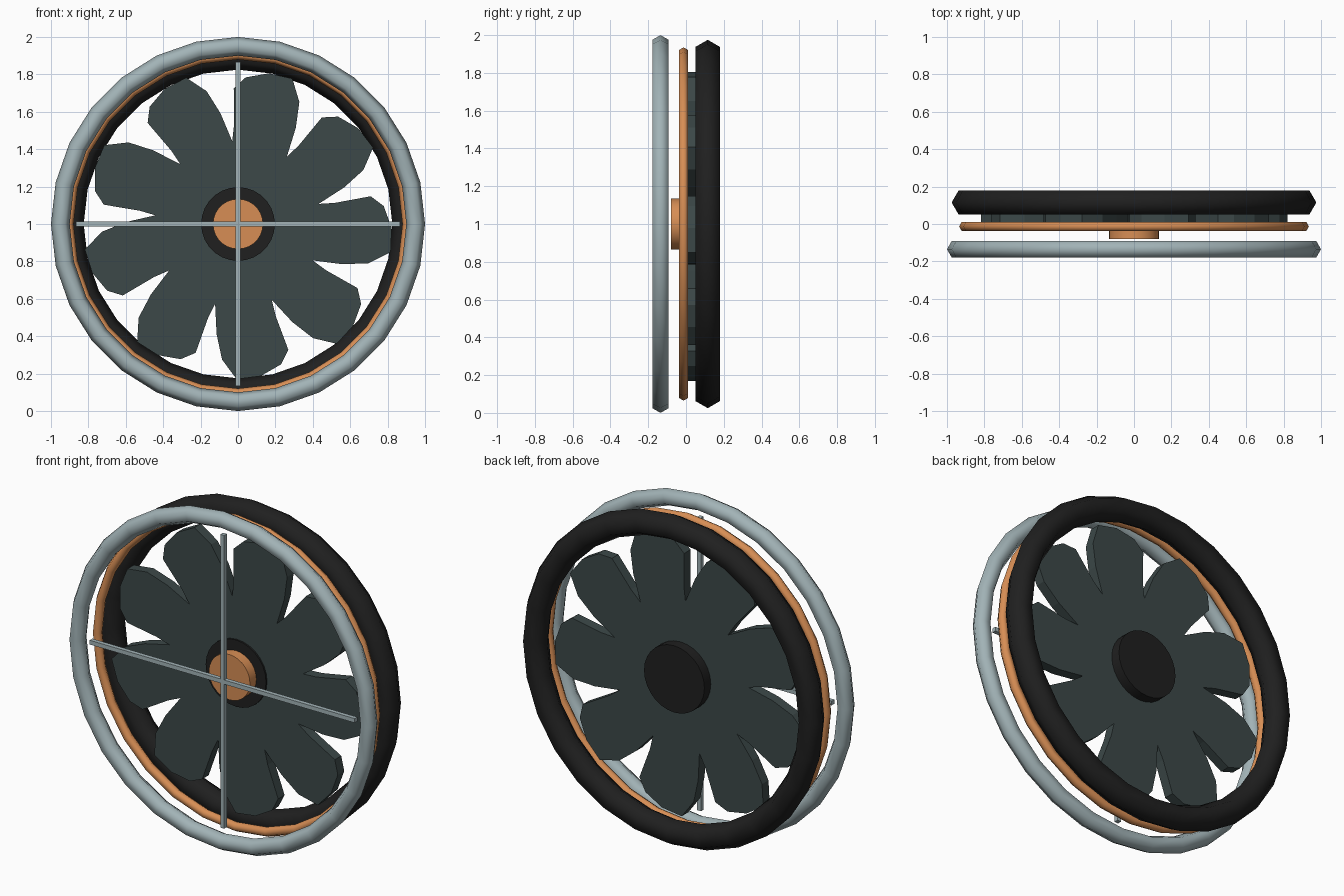
import bpy
import bmesh
from math import radians, sin, cos

cube = bpy.data.objects.get("Cube")
if cube:
    bpy.data.objects.remove(cube)

CENTRE_Z = 1.0


def material(name, rgb):
    m = bpy.data.materials.new(name)
    m.use_nodes = True
    m.diffuse_color = (*rgb, 1)
    m.node_tree.nodes["Principled BSDF"].inputs["Base Color"].default_value = (*rgb, 1)
    return m


silver = material("silver grey", (0.36, 0.45, 0.47))
copper = material("copper orange", (0.68, 0.27, 0.09))
slate = material("dark slate", (0.045, 0.065, 0.065))
black = material("rubber black", (0.014, 0.014, 0.014))


def finish(name, mat):
    ob = bpy.context.object
    ob.name = ob.data.name = name
    ob.data.materials.append(mat)
    return ob


def ring(name, mat, major, minor, y):
    bpy.ops.mesh.primitive_torus_add(
        major_radius=major, minor_radius=minor, major_segments=28, minor_segments=6,
        location=(0, y, CENTRE_Z), rotation=(radians(90), 0, 0))
    bpy.ops.object.shade_smooth()
    return finish(name, mat)


def disc(name, mat, radius, front, back):
    bpy.ops.mesh.primitive_cylinder_add(
        vertices=28, radius=radius, depth=back - front,
        location=(0, (front + back) / 2, CENTRE_Z), rotation=(radians(90), 0, 0))
    bpy.ops.object.shade_smooth_by_angle(angle=radians(30))
    return finish(name, mat)


def bar(name, mat, size, y):
    bpy.ops.mesh.primitive_cube_add(size=1, location=(0, y, CENTRE_Z))
    ob = finish(name, mat)
    ob.scale = size
    return ob


# Rings, front to back
ring("front_ring", silver, 0.95, 0.05, -0.135)
ring("middle_ring", copper, 0.907, 0.028, -0.013)
ring("rear_ring", black, 0.90, 0.075, 0.115)

# Cross bars inside the front ring
bar("horizontal_bar", silver, (1.73, 0.025, 0.025), -0.135)
bar("vertical_bar", silver, (0.025, 0.025, 1.73), -0.135)

# Hub
disc("hub_cap", copper, 0.134, -0.08, 0.0)
disc("hub", black, 0.197, -0.02, 0.11)

# Fan: one petal outline (angle from petal axis, radius) repeated around the hub
PETALS = 9
PETAL = [(-20, 0.444), (-15, 0.60), (-10.7, 0.73), (-4.5, 0.83),
         (4.5, 0.822), (13, 0.785), (17.8, 0.725), (18.3, 0.53)]
FRONT, BACK = -0.01, 0.05
bm = bmesh.new()
hub_vert = bm.verts.new((0, FRONT, 0))
rim = []
for i in range(PETALS):
    for offset, r in PETAL:
        a = radians(74 + i * 360 / PETALS + offset)
        rim.append(bm.verts.new((r * cos(a), FRONT, r * sin(a))))
for i, v in enumerate(rim):
    bm.faces.new((hub_vert, v, rim[(i + 1) % len(rim)]))
extruded = bmesh.ops.extrude_face_region(bm, geom=bm.faces[:], use_keep_orig=True)
moved = [g for g in extruded["geom"] if isinstance(g, bmesh.types.BMVert)]
bmesh.ops.translate(bm, verts=moved, vec=(0, BACK - FRONT, 0))
bmesh.ops.recalc_face_normals(bm, faces=bm.faces[:])
mesh = bpy.data.meshes.new("fan_blades")
bm.to_mesh(mesh)
bm.free()
mesh.materials.append(slate)
fan = bpy.data.objects.new("fan_blades", mesh)
fan.location.z = CENTRE_Z
bpy.context.collection.objects.link(fan)
